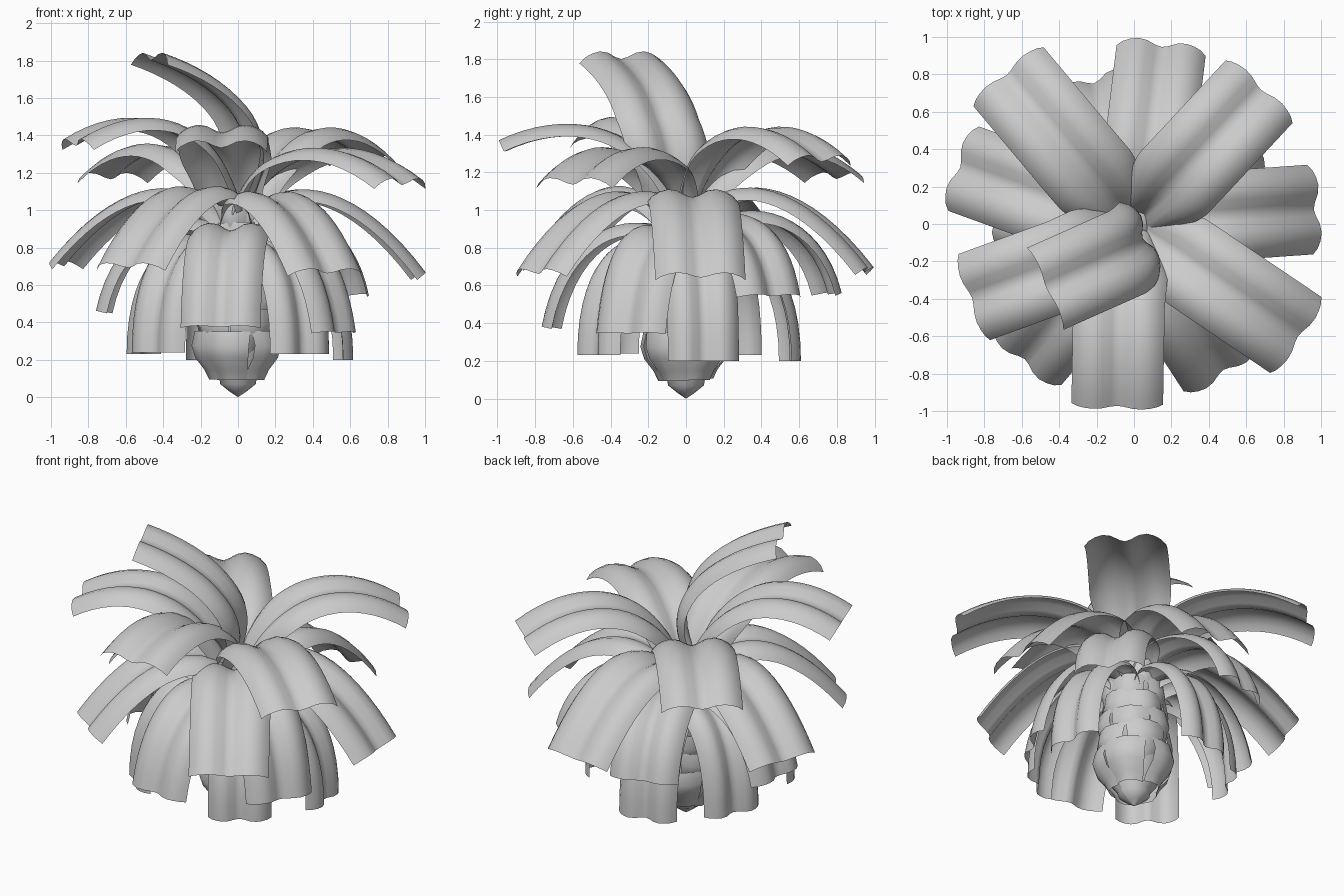
import bpy, bmesh, math, random
from mathutils import Vector

if "Cube" in bpy.data.objects:
    bpy.data.objects.remove(bpy.data.objects["Cube"])

random.seed(4)
# cross-section of a frond: two ridges with a central groove (across, height)
SECTION = [(-.5, -.055), (-.44, -.022), (-.36, 0), (-.27, .012), (-.17, .005), (-.07, -.02),
           (0, -.03), (.07, -.02), (.17, .005), (.27, .012), (.36, 0), (.44, -.022), (.5, -.055)]


def grid_object(name, rows):
    """Skin a list of equal-length point rows."""
    bm = bmesh.new()
    vs = [[bm.verts.new(p) for p in r] for r in rows]
    for a, b in zip(vs, vs[1:]):
        for i in range(len(a) - 1):
            bm.faces.new((a[i], a[i + 1], b[i + 1], b[i]))
    me = bpy.data.meshes.new(name)
    bm.to_mesh(me)
    bm.free()
    me.shade_smooth()
    ob = bpy.data.objects.new(name, me)
    bpy.context.collection.objects.link(ob)
    return ob


def frond(name, end, az, zb, zm, f1, f2, d, width):
    """Arched strip: end = middle of the tip, az = heading, zm = height halfway."""
    a = math.radians(az)
    out = Vector((math.cos(a), math.sin(a), 0))
    side = Vector((-math.sin(a), math.cos(a), 0))
    up = Vector((0, 0, 1))
    end = Vector(end)
    length, off, ze = end.dot(out), end.dot(side), end.z
    s = (zm - .125 * (zb + ze)) / .375
    P = [Vector((.03, zb)), Vector((f1 * length, (s - d) / 2)),
         Vector((f2 * length, (s + d) / 2)), Vector((length, ze))]
    rows = []
    n = 18
    for k in range(n + 1):
        t = k / n
        q = 1 - t
        p = P[0] * q**3 + P[1] * 3 * q * q * t + P[2] * 3 * q * t * t + P[3] * t**3
        g = (P[1] - P[0]) * q * q + (P[2] - P[1]) * 2 * q * t + (P[3] - P[2]) * t * t
        g.normalize()
        normal = up * g.x - out * g.y
        e = min(1, t / .35)
        w = width * (.65 + .35 * e * e * (3 - 2 * e))
        sway = off * min(1, .5 + t)
        c = out * p.x + side * sway + up * p.y
        rows.append([c + side * (x * w) + normal * h for x, h in SECTION])
    grid_object(name, rows)


# tip middle, heading, base height, halfway height
UPPER = [((-.88, -.40, 1.37), 200, 1.0, 1.45), ((.69, .73, 1.28), 47, 1.0, 1.41),
         ((-.09, -.985, 1.36), -91, 1.0, 1.41), ((-.69, .81, 1.19), 130, 1.0, 1.33),
         ((.89, -.61, 1.16), -34, 1.0, 1.31)]
MIDDLE = [((.985, .08, .66), 4, .93, 1.09), ((.15, .97, .69), 83, .93, 1.10),
          ((-.95, .31, .72), 160, .93, 1.10), ((-.60, -.74, .71), -130, .93, 1.11),
          ((.49, -.80, .68), -57, .93, 1.08)]
LOW = [((.60, .47, .55), 38, .85, .95), ((-.22, .78, .56), 107, .85, .97),
       ((-.74, .07, .46), 176, .85, .92), ((-.10, -.74, .38), -97, .82, .89),
       ((.55, -.32, .35), -31, .8, .88)]
LOWEST = [((.59, .10, .20), 8, .74, .79), ((-.10, .58, .20), 100, .74, .79),
          ((-.54, .25, .23), 156, .74, .80), ((-.46, -.42, .24), -133, .74, .82),
          ((.36, -.50, .23), -56, .74, .80)]

# crown frond standing upright
frond("crown_frond", (-.46, -.34, 1.83), 204, 1.0, 1.51, -.33, .2, .3, .48)
for tier, data, f1, f2, d, w in (("upper", UPPER, .2, .6, .12, .49), ("middle", MIDDLE, .22, .6, 0, .48),
                                 ("low", LOW, .25, .85, -.05, .43), ("lowest", LOWEST, .3, 1.0, -.1, .38)):
    for i, (end, az, zb, zm) in enumerate(data):
        frond(f"{tier}_frond_{i + 1}", end, az, zb, zm, f1, f2, d, w)

# trunk core with pointed foot
SIDES = 16
profile = [(.0, .0), (.045, .03), (.095, .07), (.10, .1), (.14, .15), (.17, .3),
           (.16, .6), (.13, .9), (.08, 1.03), (0, 1.05)]
core = grid_object("trunk_core", [[Vector((r * math.cos(math.tau * i / SIDES), r * math.sin(math.tau * i / SIDES), z))
                                   for i in range(SIDES + 1)] for r, z in profile])

# overlapping trunk scales, flaring upwards
ROWS = 7
for j in range(ROWS):
    z0 = .1 + j * .115
    r = .25 - .013 * j
    for i in range(5):
        a = math.radians(-105 + 72 * i + 36 * (j % 2) + random.uniform(-6, 6))
        out = Vector((math.cos(a), math.sin(a), 0))
        side = Vector((-math.sin(a), math.cos(a), 0))
        rows = []
        lift = random.uniform(-.01, .01)
        for t, rr, w in ((0, .62, .17), (.2, .72, .19), (.45, .92, .23), (.7, 1, .25), (1, .93, .26)):
            z = z0 + lift + t * .26
            rows.append([out * (r * rr - .22 * abs(x) ** 2) + side * (x * w * r / .25) + Vector((0, 0, z))
                         for x in (-.5, -.3, 0, .3, .5)])
        grid_object(f"trunk_scale_{j + 1}_{i + 1}", rows)
